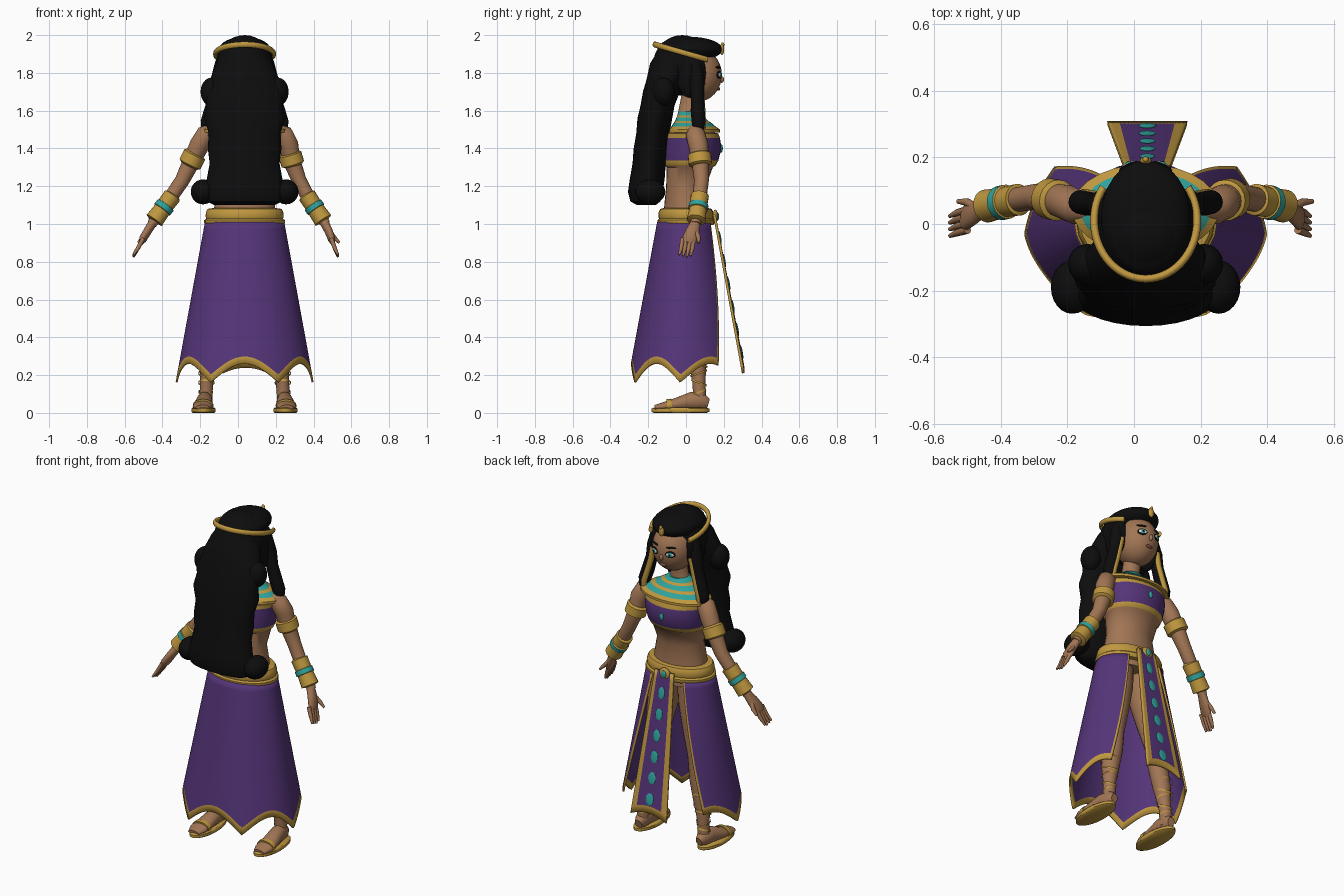
import bpy, bmesh
from math import sin, cos, pi, radians
from mathutils import Vector

if "Cube" in bpy.data.objects:
    bpy.data.objects.remove(bpy.data.objects["Cube"])


def material(name, rgb):
    m = bpy.data.materials.new(name)
    m.use_nodes = True
    m.diffuse_color = (*rgb, 1)
    m.node_tree.nodes["Principled BSDF"].inputs["Base Color"].default_value = (*rgb, 1)
    return m


SKIN = material("warm skin", (.36, .18, .09))
HAIR = material("black hair", (.004, .004, .004))
GOLD = material("gold", (.52, .31, .05))
PURPLE = material("purple cloth", (.09, .035, .19))
TEAL = material("teal", (.03, .36, .33))
WHITE = material("eye white", (.7, .7, .65))
LIP = material("lip", (.24, .08, .05))
CX = .035          # middle line of the body
parts = []
SIDES = ((1, "left"), (-1, "right"))


def finish(name, bm, mats, thick=0):
    bmesh.ops.recalc_face_normals(bm, faces=bm.faces)
    me = bpy.data.meshes.new(name)
    bm.to_mesh(me)
    bm.free()
    for m in mats:
        me.materials.append(m)
    ob = bpy.data.objects.new(name, me)
    bpy.context.collection.objects.link(ob)
    if thick:
        mod = ob.modifiers.new("thickness", 'SOLIDIFY')
        mod.thickness, mod.offset = thick, 0
    parts.append(ob)
    return ob


def loft(name, rings, mats, bands=None, flat=False, n=28):
    """Skin rings (x, y, z, rx, ry); flat keeps them level, bands colours each step."""
    bm = bmesh.new()
    pts = [Vector(r[:3]) for r in rings]
    loops = []
    for i, r in enumerate(rings):
        side, other = Vector((1, 0, 0)), Vector((0, 1, 0))
        if not flat:
            t = (pts[min(i + 1, len(pts) - 1)] - pts[max(i - 1, 0)]).normalized()
            side = (side - t * t.x).normalized()
            other = t.cross(side)
        loops.append([bm.verts.new(pts[i] + side * r[3] * cos(a) + other * r[4] * sin(a))
                      for a in (2 * pi * k / n for k in range(n))])
    for i, (a, b) in enumerate(zip(loops, loops[1:])):
        for k in range(n):
            f = bm.faces.new((a[k], a[k - 1], b[k - 1], b[k]))
            f.material_index = bands[i] if bands else 0
    for loop, end in ((loops[0], 0), (loops[-1], -1)):
        bm.faces.new(loop).material_index = bands[end] if bands else 0
    return finish(name, bm, mats)


def ball(name, loc, size, mat, turn=(0, 0, 0)):
    bm = bmesh.new()
    bmesh.ops.create_uvsphere(bm, u_segments=24, v_segments=16, radius=1)
    ob = finish(name, bm, [mat])
    ob.location, ob.scale, ob.rotation_euler = loc, size, turn
    return ob


def sheet(name, point, rule, cols, rows, mats, thick):
    """Grid from point(u, v), u and v in 0..1, coloured by rule(u, v)."""
    bm = bmesh.new()
    g = [[bm.verts.new(point(c / cols, r / rows)) for c in range(cols + 1)] for r in range(rows + 1)]
    for r in range(rows):
        for c in range(cols):
            f = bm.faces.new((g[r][c], g[r][c + 1], g[r + 1][c + 1], g[r + 1][c]))
            f.material_index = rule((c + .5) / cols, (r + .5) / rows)
    return finish(name, bm, mats, thick)


def level(*rows):
    return [(CX, y, z, rx, ry) for z, y, rx, ry in rows]


# Torso with the cropped top
loft("torso", level((.96, 0, .17, .12), (1.1, 0, .16, .115), (1.2, 0, .143, .105), (1.3, .02, .16, .122),
                    (1.31, .022, .172, .135), (1.335, .028, .18, .143), (1.4, .036, .19, .152),
                    (1.455, .035, .195, .145), (1.48, .033, .2, .137), (1.482, .03, .19, .125),
                    (1.52, .02, .17, .09), (1.56, .01, .085, .06), (1.6, .01, .05, .05), (1.7, .03, .05, .05)),
     [SKIN, PURPLE, GOLD], [0, 0, 0, 0, 2, 1, 1, 2, 0, 0, 0, 0, 0], True)
ball("top_gem", (CX, .187, 1.4), (.013, .008, .022), TEAL)

# Broad striped collar
loft("collar", level((1.485, .045, .222, .135), (1.5, .045, .222, .135), (1.515, .04, .195, .118),
                     (1.535, .035, .165, .1), (1.545, .03, .14, .088), (1.565, .024, .105, .074),
                     (1.575, .02, .085, .064), (1.595, .014, .062, .057)),
     [GOLD, TEAL], [0, 0, 1, 0, 1, 0, 1], True)

# Belt in two rolls
loft("belt", level((.995, 0, .205, .145), (1.005, 0, .214, .152), (1.02, 0, .214, .152), (1.028, 0, .203, .143),
                   (1.04, 0, .207, .147), (1.065, 0, .204, .144), (1.08, 0, .196, .136), (1.085, 0, .16, .115)),
     [GOLD], flat=True)


# Long skirt, open in front, with a scalloped hem
def skirt_point(u, v):
    a = (2 * u - 1) * radians(150 - 22 * v)
    hem = .16 + .1 * abs(sin(3 * (a - pi / 6)))
    drop = (1.01 - hem) * v
    w = drop / .82
    depth = (.148 + .122 * w) if cos(a) > 0 else (.145 + .19 * w)
    return (CX + sin(a) * (.205 + .15 * w), -.03 * w - cos(a) * depth, 1.01 - drop)


sheet("skirt", skirt_point, lambda u, v: int(v > .95 or min(u, 1 - u) < .008), 120, 20, [PURPLE, GOLD], .01)


# Front panel with border and jewels
def panel_point(u, v):
    s = 2 * u - 1
    return (.04 + s * (.062 + .058 * v), .15 + .153 * v, 1.05 - v * (.81 + .03 * s * s))


sheet("front_panel", panel_point, lambda u, v: int(abs(2 * u - 1) > .7 or v > .95), 20, 20, [PURPLE, GOLD], .014)
for i in range(6):
    x, y, z = panel_point(.5, .15 + .15 * i)
    ball("panel_jewel", (x, y + .008, z), (.021 + .001 * i, .005, .036), TEAL, (radians(10), 0, 0))
ball("belt_clasp", (CX, .155, 1.04), (.036, .014, .036), GOLD)
ball("belt_gem", (CX, .166, 1.04), (.017, .009, .022), TEAL)

# Head and face
ball("head", (CX, .06, 1.79), (.122, .13, .143), SKIN)
ball("nose", (CX, .188, 1.765), (.011, .013, .018), SKIN)
ball("lips", (CX, .173, 1.715), (.022, .008, .009), LIP)
for s, side in SIDES:
    turn = (0, 0, -s * .43)
    for label, y, size, mat in (("lash", .176, (.029, .007, .02), HAIR),
                                ("eye", .179, (.024, .006, .013), WHITE),
                                ("iris", .181, (.013, .006, .014), TEAL),
                                ("pupil", .184, (.006, .005, .007), HAIR)):
        ball(f"{side}_{label}", (CX + s * .052, y, 1.79), size, mat, turn)
    ball(f"{side}_brow", (CX + s * .054, .171, 1.83), (.029, .007, .006), HAIR, turn)

# Hair: crown, long back fall and curled ends
ball("hair_crown", (CX, -.02, 1.84), (.152, .155, .16), HAIR)
ball("hair_front", (CX, .02, 1.925), (.135, .172, .066), HAIR)
loft("hair_back", level((1.93, -.06, .1, .08), (1.85, -.075, .15, .115), (1.76, -.11, .185, .1), (1.7, -.13, .218, .098),
                        (1.63, -.15, .2, .09), (1.56, -.165, .214, .092), (1.48, -.175, .19, .088),
                        (1.4, -.187, .195, .09), (1.32, -.195, .185, .088), (1.24, -.205, .2, .092),
                        (1.17, -.215, .215, .092), (1.12, -.215, .2, .08), (1.1, -.21, .16, .05)), [HAIR], flat=True)
for s, side in SIDES:
    ball(f"{side}_hair_side", (CX + s * .118, .025, 1.8), (.038, .08, .13), HAIR)
    ball(f"{side}_hair_bulge", (CX + s * .175, -.12, 1.7), (.058, .06, .075), HAIR)
    ball(f"{side}_hair_curl", (CX + s * .22, -.19, 1.17), (.065, .08, .066), HAIR)
    lock = [(.125, .05, 1.86, .03), (.14, .058, 1.76, .04), (.155, .06, 1.68, .034), (.178, .062, 1.6, .037),
            (.197, .066, 1.54, .036), (.2, .066, 1.49, .028), (.2, .066, 1.465, .008)]
    loft(f"{side}_hair_lock", [(CX + s * d, y, z, r, r) for d, y, z, r in lock], [HAIR], n=16)
    loft(f"{side}_lock_ribbon", [(CX + s * (d - .012), y + r * .72, z, .017, .014) for d, y, z, r in lock[1:6]],
         [GOLD], n=12)

# Circlet around the back of the head
arc = [radians(-125 + 250 * k / 40) for k in range(41)]
bm = bmesh.new()
rings = []
for a in arc:
    out = Vector((sin(a), -cos(a), 0))
    mid = Vector((CX + .155 * sin(a), .01 - .175 * cos(a), 1.9 + .05 * cos(a)))
    rings.append([bm.verts.new(mid + out * .012 * cos(b) + Vector((0, 0, .016 * sin(b))))
                  for b in (2 * pi * k / 10 for k in range(10))])
for p, q in zip(rings, rings[1:]):
    for k in range(10):
        bm.faces.new((p[k], p[k - 1], q[k - 1], q[k]))
bm.faces.new(rings[0])
bm.faces.new(rings[-1])
finish("circlet", bm, [GOLD])
ball("circlet_drop", (CX, .19, 1.925), (.018, .012, .03), GOLD)
ball("circlet_tip", (CX, .194, 1.95), (.009, .009, .012), GOLD)

# Arms, bands and hands
for s, side in SIDES:
    def arm(d, c, y, z, r, r2=None):
        return (s * d + c, y, z, r, r2 or r)

    loft(f"{side}_arm", [arm(.165, .035, .045, 1.5, .035), arm(.205, .035, .05, 1.475, .052),
                         arm(.235, .032, .065, 1.42, .053), arm(.262, .02, .075, 1.34, .047),
                         arm(.31, .014, .082, 1.23, .039), arm(.365, .008, .072, 1.14, .037),
                         arm(.46, .004, .05, 1.0, .026)], [SKIN], n=20)
    loft(f"{side}_arm_band", [arm(.249, .024, .07, 1.375, .05), arm(.252, .023, .071, 1.368, .062),
                              arm(.272, .018, .076, 1.318, .062), arm(.275, .017, .077, 1.31, .05)], [GOLD], n=20)
    loft(f"{side}_bracelet", [arm(.353, .009, .074, 1.155, .036), arm(.356, .009, .073, 1.15, .048),
                              arm(.389, .007, .067, 1.103, .046), arm(.39, .007, .067, 1.1, .052),
                              arm(.407, .006, .063, 1.077, .052), arm(.408, .006, .063, 1.075, .046),
                              arm(.447, .004, .054, 1.02, .05), arm(.45, .004, .053, 1.015, .03)],
         [GOLD, TEAL], [0, 0, 0, 1, 0, 0, 0], n=20)
    loft(f"{side}_palm", [arm(.455, .003, .05, 1.005, .024, .026), arm(.478, .001, .036, .965, .022, .036),
                          arm(.5, -.004, .02, .92, .02, .04), arm(.508, -.006, .012, .9, .012, .03)], [SKIN], n=16)
    for i in range(4):
        y = .042 - .02 * i
        loft(f"{side}_finger", [arm(.497, -.004, y, .925, .012), arm(.522, -.009, y - .008, .87, .011),
                                arm(.542, -.012, y - .018, .825 + .006 * abs(i - 1), .006)], [SKIN], n=10)
    loft(f"{side}_thumb", [arm(.48, .001, .052, .965, .013), arm(.505, .003, .066, .93, .012),
                           arm(.533, .004, .068, .9, .007)], [SKIN], n=10)

# Legs, feet and laced sandals
for s, side in SIDES:
    leg = [(.09, 0, 1.0, .095), (.1, .01, .85, .092), (.125, .03, .68, .075), (.145, .045, .54, .056),
           (.165, .055, .4, .056), (.187, .06, .28, .05), (.2, .068, .17, .035), (.205, .072, .09, .034),
           (.205, .072, .04, .034)]
    loft(f"{side}_leg", [(CX + s * d, y, z, r, r) for d, y, z, r in leg], [SKIN], n=20)
    foot = [(.205, .118, .05, .022, .025), (.207, .09, .058, .037, .045), (.212, .03, .062, .042, .05),
            (.218, -.05, .045, .05, .035), (.222, -.12, .034, .053, .022), (.222, -.165, .028, .035, .014)]
    loft(f"{side}_foot", [(CX + s * d, y, z, rx, ry) for d, y, z, rx, ry in foot], [SKIN], n=18)
    loft(f"{side}_sole", [(CX + s * .217, -.03, z, r, r * 2.4) for z, r in ((0, .058), (.006, .064), (.022, .064), (.028, .058))],
         [GOLD], flat=True)
    loft(f"{side}_toe_strap", [(CX + s * .219, y, z, .055, .035) for y, z in ((-.075, .041), (-.1, .038))], [GOLD], n=18)
    for i in range(5):
        bm = bmesh.new()
        z, r = .11 + .05 * i, .038 + .0045 * i
        bmesh.ops.create_cone(bm, segments=20, radius1=r, radius2=r, depth=.01)
        ob = finish(f"{side}_ankle_lace", bm, [GOLD])
        ob.location = (CX + s * (.206 - .004 * i), .071 - .002 * i, z)
        ob.rotation_euler = (.35 * (-1) ** i, 0, 0)

# Smooth shading with crisp edges
bpy.ops.object.select_all(action='DESELECT')
for ob in parts:
    ob.select_set(True)
bpy.context.view_layer.objects.active = parts[0]
bpy.ops.object.shade_smooth_by_angle(angle=radians(45))
